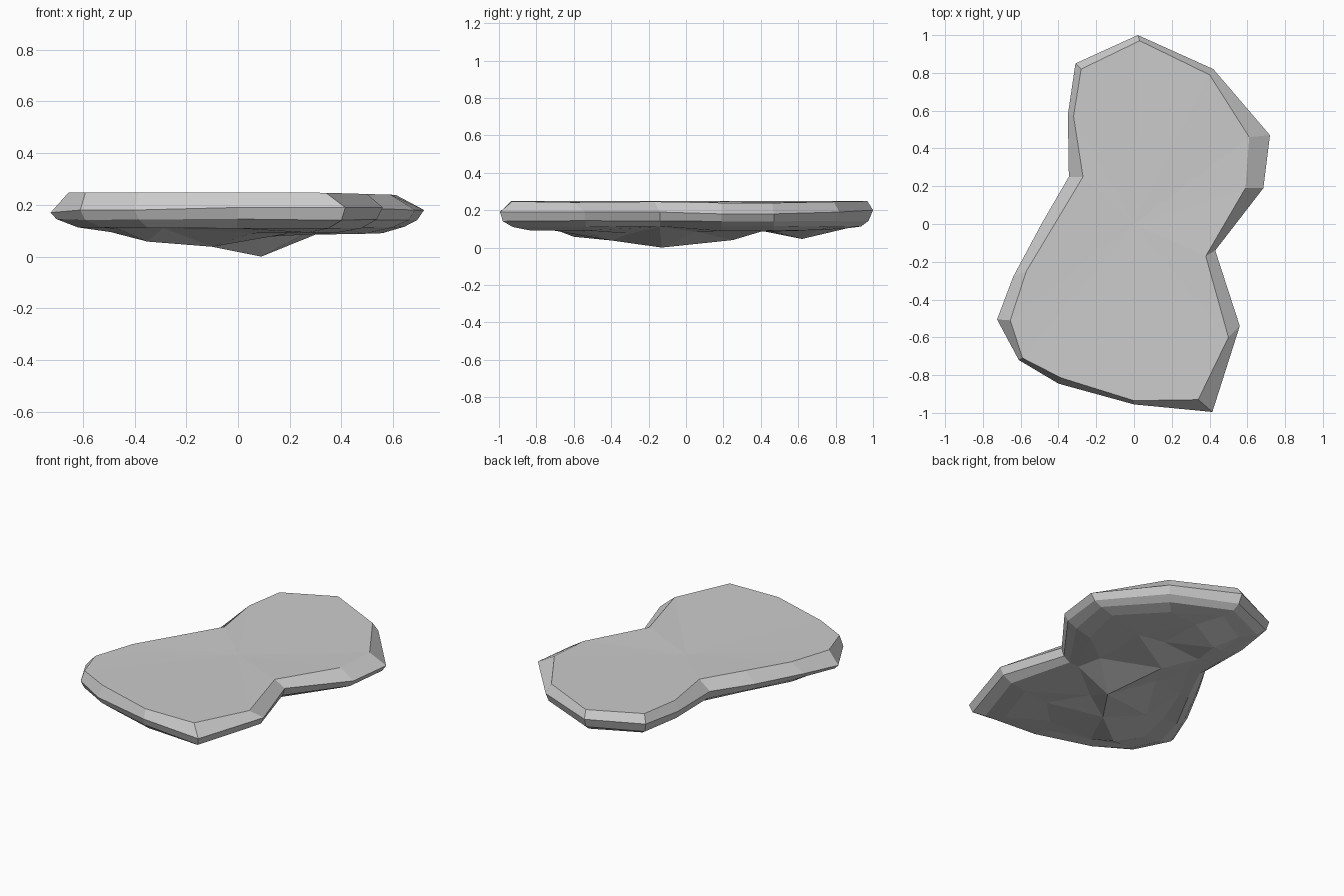
import bpy, bmesh, random
from mathutils import Vector
from mathutils.geometry import delaunay_2d_cdt

if "Cube" in bpy.data.objects:
    bpy.data.objects.remove(bpy.data.objects["Cube"])

random.seed(4)

# widest outline (x, y, z), counter-clockwise
rim = [(.72, .47, .18), (.42, .82, .19), (.02, 1, .2), (-.31, .85, .2),
       (-.35, .58, .19), (-.345, .25, .19), (-.49, 0, .18), (-.64, -.28, .18),
       (-.725, -.505, .17), (-.61, -.72, .18), (-.4, -.845, .18), (0, -.955, .19),
       (.415, -.995, .19), (.56, -.54, .19), (.43, -.14, .19), (.685, .19, .18)]
# inner edge of the top bevel (x, y)
top = [(.61, .46), (.4, .79), (.03, .97), (-.28, .82), (-.32, .57), (-.27, .25),
       (-.42, 0), (-.57, -.25), (-.655, -.51), (-.59, -.71), (-.385, -.815),
       (0, -.935), (.34, -.93), (.5, -.6), (.38, -.17), (.59, .19)]
# lumps hanging from the underside
lumps = [(.09, -.13, 0), (-.1, -.4, .038), (-.35, -.6, .058), (-.08, .62, .046),
         (0, .25, .04), (.2, -.55, .09), (.3, .4, .085), (.3, .05, .085),
         (-.12, .05, .085), (-.33, -.28, .085), (.08, -.3, .075), (-.15, .4, .09),
         (.05, -.7, .09), (.12, .7, .09), (.12, .42, .095)]


def inset(p, f):
    """Pull a rim point toward the slab's lengthwise spine."""
    y = max(-.5, min(.5, p[1]))
    s = Vector((.04 + .16 * y, y))
    return s + (Vector(p[:2]) - s) * f


bm = bmesh.new()


def add_ring(points):
    return [bm.verts.new(p) for p in points]


def bridge(upper, lower):
    n = len(upper)
    for i in range(n):
        j = (i + 1) % n
        bm.faces.new((upper[i], lower[i], lower[j], upper[j]))


def lower_ring(f, z, jitter):
    return add_ring([(*inset(p, f + random.uniform(-jitter, jitter)),
                      z + random.uniform(-jitter, jitter) * .3) for p in rim])


# top surface and stepped sides
top_ring = add_ring([(x, y, .248 - .03 * max(0, x - .3)) for x, y in top])
rings = [top_ring, add_ring(rim), lower_ring(.96, .143, .01),
         lower_ring(.86, .112, .015), lower_ring(.7, .1, .04)]
for a, b in zip(rings, rings[1:]):
    bridge(a, b)
centre = bm.verts.new((0, 0, .237))
for i in range(len(top_ring)):
    bm.faces.new((centre, top_ring[i], top_ring[(i + 1) % len(top_ring)]))

# craggy underside joined to the last ring
last = rings[-1]
n = len(last)
verts = last + add_ring(lumps)
flat = [v.co.to_2d() for v in verts]
loop = list(range(n))
_, _, tris, orig, _, _ = delaunay_2d_cdt(flat, [], [loop], 1, 1e-5)
for t in tris:
    bm.faces.new([verts[orig[i][0]] for i in reversed(t)])

bmesh.ops.recalc_face_normals(bm, faces=bm.faces)
mesh = bpy.data.meshes.new("rock_slab")
bm.to_mesh(mesh)
bm.free()
bpy.context.collection.objects.link(bpy.data.objects.new("rock_slab", mesh))
